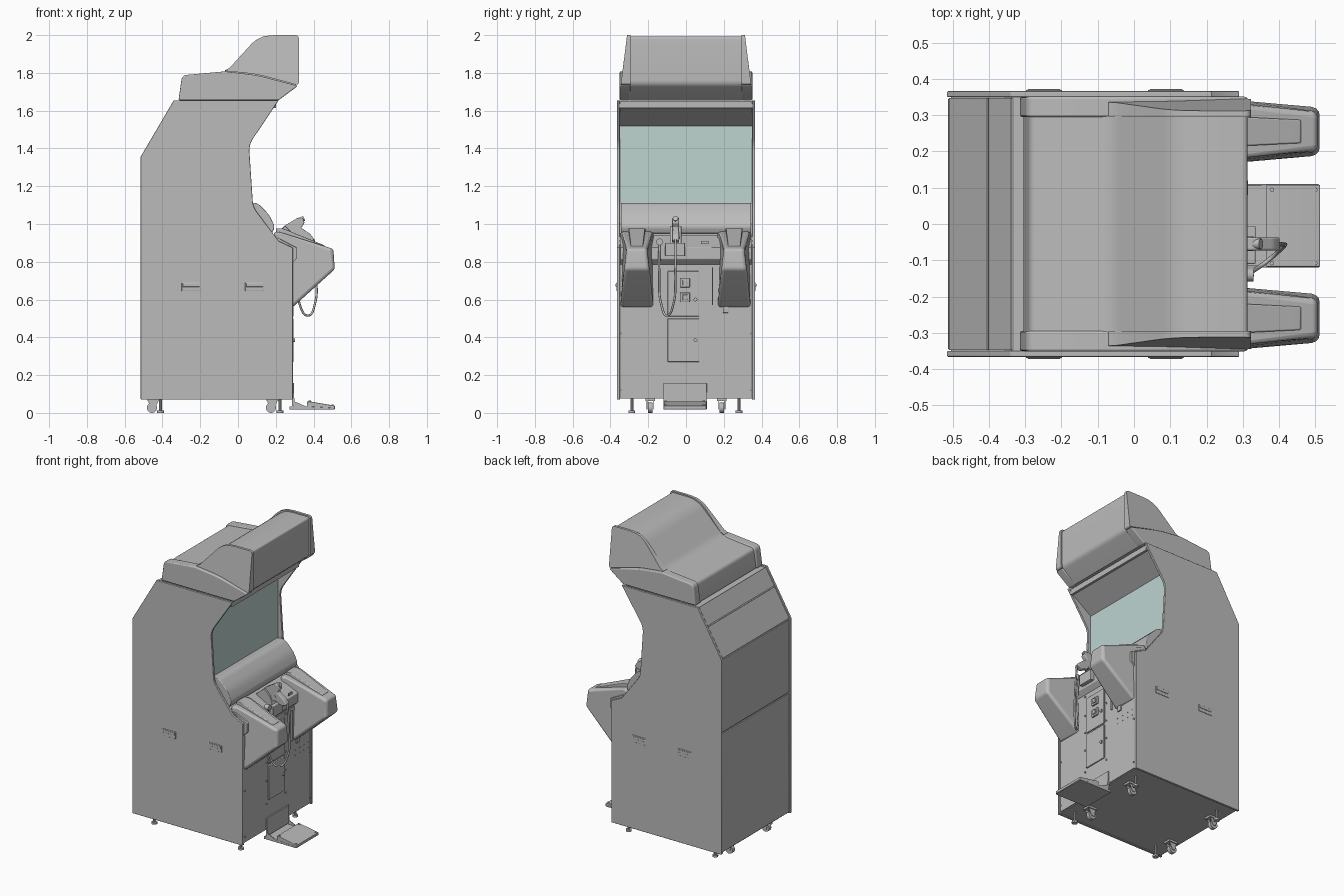
import bpy, bmesh, math
from mathutils import Vector

if "Cube" in bpy.data.objects:
    bpy.data.objects.remove(bpy.data.objects["Cube"])


def material(name, rgb):
    m = bpy.data.materials.new(name)
    m.diffuse_color = (*rgb, 1)
    m.use_nodes = True
    m.node_tree.nodes["Principled BSDF"].inputs["Base Color"].default_value = m.diffuse_color
    return m


GREY = material("cabinet grey", (0.5, 0.5, 0.5))
GLASS = material("screen glass", (0.51, 0.66, 0.63))


def finish(name, bm, mat=GREY, bevel=0.0):
    bmesh.ops.recalc_face_normals(bm, faces=bm.faces)
    me = bpy.data.meshes.new(name)
    bm.to_mesh(me)
    bm.free()
    me.materials.append(mat)
    ob = bpy.data.objects.new(name, me)
    bpy.context.collection.objects.link(ob)
    if bevel:
        b = ob.modifiers.new("bevel", 'BEVEL')
        b.width, b.segments, b.limit_method = bevel, 3, 'ANGLE'
        b.angle_limit = math.radians(35)
    bpy.ops.object.select_all(action='DESELECT')
    ob.select_set(True)
    bpy.context.view_layer.objects.active = ob
    bpy.ops.object.shade_smooth_by_angle(angle=math.radians(30))
    return ob


def rounded(pts, n=6):
    """Turn (x, z, radius) corners into arcs."""
    out = []
    for i, p in enumerate(pts):
        c = Vector(p[:2])
        if len(p) < 3:
            out.append(c)
            continue
        a = c + (Vector(pts[i - 1][:2]) - c).normalized() * p[2]
        b = c + (Vector(pts[(i + 1) % len(pts)][:2]) - c).normalized() * p[2]
        for k in range(n + 1):
            t = k / n
            out.append(a * (1 - t) ** 2 + c * 2 * t * (1 - t) + b * t * t)
    return out


def prism(name, pts, y0, y1, mat=GREY, bevel=0.0, yfun=None):
    """Extrude an x-z profile from y0 to y1; yfun(x, y, z) may reshape y."""
    bm = bmesh.new()
    prof = rounded(pts)
    f = yfun or (lambda x, y, z: y)
    rings = [[bm.verts.new((p.x, f(p.x, y, p.y), p.y)) for p in prof] for y in (y0, y1)]
    bm.faces.new(rings[0])
    bm.faces.new(rings[1][::-1])
    for i in range(len(prof)):
        j = (i + 1) % len(prof)
        bm.faces.new((rings[0][i], rings[0][j], rings[1][j], rings[1][i]))
    return finish(name, bm, mat, bevel)


def box(name, x0, x1, y0, y1, z0, z1, mat=GREY, bevel=0.0):
    return prism(name, [(x0, z0), (x1, z0), (x1, z1), (x0, z1)], y0, y1, mat, bevel)


def rod(name, a, b, r, n=16):
    a, b = Vector(a), Vector(b)
    bm = bmesh.new()
    bmesh.ops.create_cone(bm, cap_ends=True, segments=n, radius1=r, radius2=r, depth=(b - a).length)
    rot = (b - a).to_track_quat('Z', 'Y').to_matrix().to_4x4()
    bm.transform(rot)
    bmesh.ops.translate(bm, verts=bm.verts, vec=(a + b) / 2)
    return finish(name, bm)


# side panels with carry handles
side = [(-.515, .07), (-.515, 1.357), (-.34, 1.655), (.215, 1.655), (.058, 1.42, .04),
        (.08, 1.09, .03), (.215, .91), (.29, .875), (.29, .07)]
for s, tag in ((-1, "near"), (1, "far")):
    prism("side_panel_" + tag, side, s * .35, s * .366, bevel=.003)
    for x in (-.248, .088):
        box("handle_rim_" + tag, x - .05, x + .05, s * .364, s * .369, .645, .69, bevel=.002)
        box("handle_grip_" + tag, x - .045, x + .045, s * .366, s * .372, .667, .685, bevel=.002)

# cabinet core between the side panels
core = [(-.505, .075), (-.505, 1.352), (-.335, 1.645), (.19, 1.645), (.19, 1.625), (.04, 1.52),
        (.04, 1.0), (.2, .93), (.28, .87), (.28, .075)]
prism("cabinet_core", core, -.351, .351)

# rear doors and sloped rear panels
box("rear_lower_door", -.512, -.5, -.347, .347, .08, .865, bevel=.003)
box("rear_upper_door", -.512, -.5, -.347, .347, .872, 1.352, bevel=.003)
for a, b in ((0.01, .62), (.64, 1)):
    p = [Vector((-.512, 1.356)).lerp(Vector((-.339, 1.65)), t) for t in (a, b)]
    prism("rear_slope_panel", [p[0], p[1], p[1] + Vector((.01, -.006)), p[0] + Vector((.01, -.006))],
          -.347, .347)

# screen and its frame
box("screen_glass", .04, .047, -.35, .35, 1.105, 1.52, GLASS)
box("screen_top_rail", .185, .2, -.351, .351, 1.615, 1.65)

# rounded dashboard under the screen
prism("dashboard", [(.041, 1.108), (.1, 1.115, .025), (.165, 1.05, .03), (.195, .985, .015), (.18, .95),
                    (.041, .98)], -.345, .345, bevel=.004)

# marquee: middle hood plus two end caps each with a lower and upper shell
hood = [(-.305, 1.655), (-.287, 1.78, .02), (-.065, 1.803, .04), (.125, 1.992, .07), (.313, 1.992, .015),
        (.313, 1.74, .02), (.215, 1.655)]
prism("marquee_hood", hood, -.3, .3)
lower = [(-.315, 1.655), (-.296, 1.787, .025), (-.07, 1.808), (.1, 1.788, .05), (.315, 1.732), (.305, 1.722),
         (.215, 1.655)]
upper = [(-.075, 1.811, .01), (-.045, 1.826), (.10, 1.985, .05), (.17, 2.0, .04), (.322, 2.0, .02),
         (.322, 1.74, .01), (.31, 1.737), (.1, 1.793, .05)]
for s, tag in ((-1, "near"), (1, "far")):
    prism("marquee_lower_cap_" + tag, lower, s * .295, s * .351, bevel=.006)
    prism("marquee_upper_cap_" + tag, upper, s * .295, s * .345, bevel=.006,
          yfun=lambda x, y, z: y if abs(y) < .3 else math.copysign(.345 - .033 * (z - 1.74) / .26, y))

# control shelf with a lip that overhangs the front
prism("control_shelf", [(.19, .94), (.215, .925), (.31, .875), (.31, .815), (.28, .785), (.19, .785)],
      -.348, .348, bevel=.003)
box("shelf_button_plate", .308, .314, .08, .12, .9 - .005, .91)
rod("shelf_knob", (.3, -.14, .905), (.33, -.14, .905), .018)

# two forward holster pods, narrowing towards the tip
pod = [(.19, .962), (.23, .955), (.505, .868, .015), (.512, .76, .015), (.285, .555), (.19, .6)]


def pod_width(cy):
    def f(x, y, z):
        w = .088 - .036 * max(0, (x - .28) / .23) + .014 * max(0, (.87 - z) / .12) * (x > .45)
        return cy + (y - cy) * w
    return f


for cy, tag in ((-.26, "near"), (.255, "far")):
    prism("holster_pod_" + tag, pod, cy - 1, cy + 1, bevel=.016, yfun=pod_width(cy))
    prism("pod_top_rail_" + tag, [(.2, .95), (.2, .976), (.24, .976, .01), (.46, .886), (.46, .87)],
          cy - 1, cy + 1, bevel=.004, yfun=lambda x, y, z, c=cy: c + (y - c) * (.045 - .05 * (x - .2)))

# front panel with coin doors
box("front_panel", .278, .286, -.345, .345, .08, .785)
box("coin_door_upper", .284, .295, -.098, .07, .51, .75, bevel=.004)
box("coin_door_lower", .284, .295, -.098, .07, .27, .5, bevel=.004)
for z in (.69, .612):
    box("coin_slot_frame", .29, .305, -.032, .02, z - .025, z + .025, bevel=.003)
    box("coin_slot_button", .3, .312, -.018, .008, z - .014, z + .014, bevel=.002)
for z in (.6, .385):
    rod("door_lock", (.29, .05, z), (.303, .05, z), .01)
for z in (.25, .4, .52, .64, .77):
    for y in (-.112, .084):
        rod("panel_screw", (.284, y, z), (.291, y, z), .006, 8)
for y in (-.34, .34):
    for z in (.12, .42):
        rod("panel_edge_screw", (.284, y, z), (.291, y, z), .006, 8)
box("cable_guide", .284, .3, .137, .142, .57, .77)
box("switch_plate", .284, .294, .195, .225, .53, .58, bevel=.002)
for i in range(4):
    for j in range(2):
        y, z = .19 + .045 * i, .455 + .035 * j
        rod("speaker_stud", (.284, y, z), (.289, y, z), .004, 8)

# light gun in its cradle
box("gun_cradle", .3, .335, -.11, -.005, .83, .9, bevel=.004)
prism("gun_cradle_arm", [(.19, .94), (.25, .99), (.29, .95), (.32, .88), (.3, .87)], -.085, -.025, bevel=.003)
prism("gun_body", [(.2, .945), (.245, .99), (.32, 1.035, .01), (.345, 1.03, .008), (.352, 1.005), (.335, .98),
                   (.385, .945, .01), (.405, .915, .01), (.37, .9), (.29, .935)], -.073, -.037, bevel=.005)
rod("gun_barrel", (.31, -.055, 1.01), (.35, -.055, 1.03), .014)
rod("gun_trigger_guard", (.31, -.075, .94), (.31, -.035, .94), .02)

# hanging gun cable
cu = bpy.data.curves.new("gun_cable", 'CURVE')
cu.dimensions, cu.bevel_depth, cu.bevel_resolution = '3D', .006, 2
cable = [(.4, -.055, .92), (.412, -.057, .74), (.408, -.066, .58), (.37, -.1, .515), (.328, -.13, .57),
         (.325, -.142, .75), (.315, -.14, .9)]
sp = cu.splines.new('BEZIER')
sp.bezier_points.add(len(cable) - 1)
for bp, co in zip(sp.bezier_points, cable):
    bp.co = co
    bp.handle_left_type = bp.handle_right_type = 'AUTO'
cu.materials.append(GREY)
ob = bpy.data.objects.new("gun_cable", cu)
bpy.context.collection.objects.link(ob)
bpy.ops.object.select_all(action='DESELECT')
ob.select_set(True)
bpy.context.view_layer.objects.active = ob
bpy.ops.object.convert(target='MESH')

# foot pedal
box("pedal_back_plate", .286, .296, -.12, .11, .04, .158, bevel=.002)
prism("pedal_base", [(.272, .018), (.51, .018), (.51, .026), (.38, .034), (.272, .034)], -.12, .11, bevel=.002)
prism("pedal_plate", [(.365, .03), (.365, .06), (.385, .06), (.513, .038), (.513, .02)], -.118, .108, bevel=.003)
for y in (-.12, .105):
    prism("pedal_gusset", [(.29, .03), (.37, .03), (.3, .06), (.29, .15)], y, y + .005)
    for x in (.38, .5):
        z = .061 - .172 * (x - .385)
        rod("pedal_bolt", (x, y * .9, z - .01), (x, y * .9, z + .003), .006, 8)

# casters and levelling feet
for x in (-.455, .175):
    for y in (-.19, .19):
        rod("caster_wheel", (x, y - .012, .027), (x, y + .012, .027), .027, 20)
        box("caster_mount", x - .025, x + .04, y - .025, y + .025, .062, .075)
        for d in (-.018, .014):
            prism("caster_fork", [(x - .01, .018), (x + .01, .018), (x + .035, .065), (x - .02, .065)],
                  y + d, y + d + .004)
for x in (-.41, .222):
    for y in (-.287, .28):
        rod("leveller_foot", (x, y, 0), (x, y, .012), .018)
        rod("leveller_stem", (x, y, .01), (x, y, .075), .008, 10)
